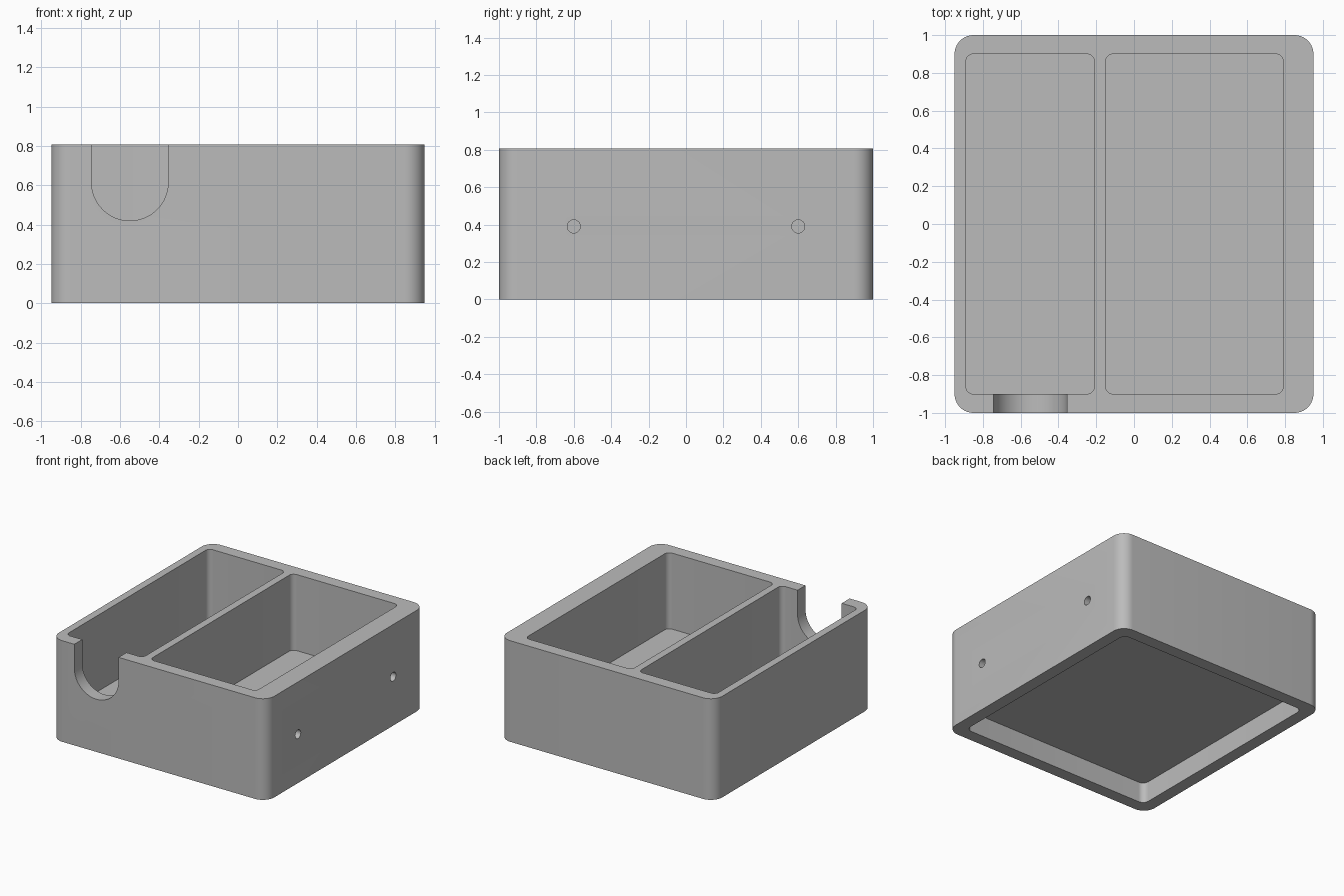
import bpy
import bmesh
from math import pi, cos, sin
from mathutils import Matrix, Vector

cube = bpy.data.objects.get("Cube")
if cube:
    bpy.data.objects.remove(cube, do_unlink=True)

HEIGHT = 0.807
FLOOR = 0.2

grey = bpy.data.materials.new("plain grey")
grey.use_nodes = True
colour = (0.5, 0.5, 0.5, 1)
grey.diffuse_color = colour
grey.node_tree.nodes["Principled BSDF"].inputs["Base Color"].default_value = colour


def prism(name, outline, depth, matrix):
    """Extrude a flat outline along its local z axis and place it."""
    bm = bmesh.new()
    face = bm.faces.new([bm.verts.new((x, y, 0)) for x, y in outline])
    moved = bmesh.ops.extrude_face_region(bm, geom=[face])["geom"]
    verts = [v for v in moved if isinstance(v, bmesh.types.BMVert)]
    bmesh.ops.translate(bm, verts=verts, vec=(0, 0, depth))
    bmesh.ops.recalc_face_normals(bm, faces=bm.faces)
    bm.transform(matrix)
    mesh = bpy.data.meshes.new(name)
    bm.to_mesh(mesh)
    bm.free()
    mesh.materials.append(grey)
    obj = bpy.data.objects.new(name, mesh)
    bpy.context.collection.objects.link(obj)
    return obj


def arc(cx, cy, radius, start, end, steps):
    angles = [start + (end - start) * i / steps for i in range(steps + 1)]
    return [(cx + radius * cos(a), cy + radius * sin(a)) for a in angles]


def rounded_block(name, x0, x1, y, z0, z1, radius):
    """Block with rounded vertical edges, symmetric front to back."""
    corners = [(x1 - radius, y - radius), (x0 + radius, y - radius),
               (x0 + radius, radius - y), (x1 - radius, radius - y)]
    outline = []
    for i, (cx, cy) in enumerate(corners):
        outline += arc(cx, cy, radius, i * pi / 2, (i + 1) * pi / 2, 10)
    return prism(name, outline, z1 - z0, Matrix.Translation((0, 0, z0)))


# Outer body
body = rounded_block("box_body", -0.95, 0.95, 1, 0, HEIGHT, 0.1)

# Two compartments and the recess under the base
cutters = [
    rounded_block("narrow_compartment", -0.89, -0.21, 0.9, FLOOR, 1, 0.04),
    rounded_block("wide_compartment", -0.15, 0.79, 0.9, FLOOR, 1, 0.04),
    rounded_block("base_recess", -0.85, 0.85, 0.9, -0.1, 0.165, 0.05),
]

# Round-bottomed finger notch through the front wall
notch = arc(-0.55, 0.615, 0.195, pi, 2 * pi, 32) + [(-0.355, 1), (-0.745, 1)]
cutters.append(prism("finger_notch", notch, 0.25,
                     Matrix.Translation((0, -0.85, 0)) @ Matrix.Rotation(pi / 2, 4, "X")))

# Two blind round holes in the left side wall
for y in (-0.6, 0.6):
    cutters.append(prism("side_hole", arc(0, 0, 0.035, 0, 2 * pi * 23 / 24, 23), 0.2,
                         Matrix.Translation((0.85, y, 0.39)) @ Matrix.Rotation(pi / 2, 4, "Y")))

# Cut everything out of the body
bpy.context.view_layer.objects.active = body
for cutter in cutters:
    cutter.hide_render = True
    cut = body.modifiers.new(cutter.name, "BOOLEAN")
    cut.operation = "DIFFERENCE"
    cut.solver = "EXACT"
    cut.object = cutter
    bpy.ops.object.modifier_apply(modifier=cut.name)
    bpy.data.objects.remove(cutter, do_unlink=True)

bpy.ops.object.select_all(action="DESELECT")
body.select_set(True)
bpy.ops.object.shade_smooth_by_angle(angle=pi / 6)
